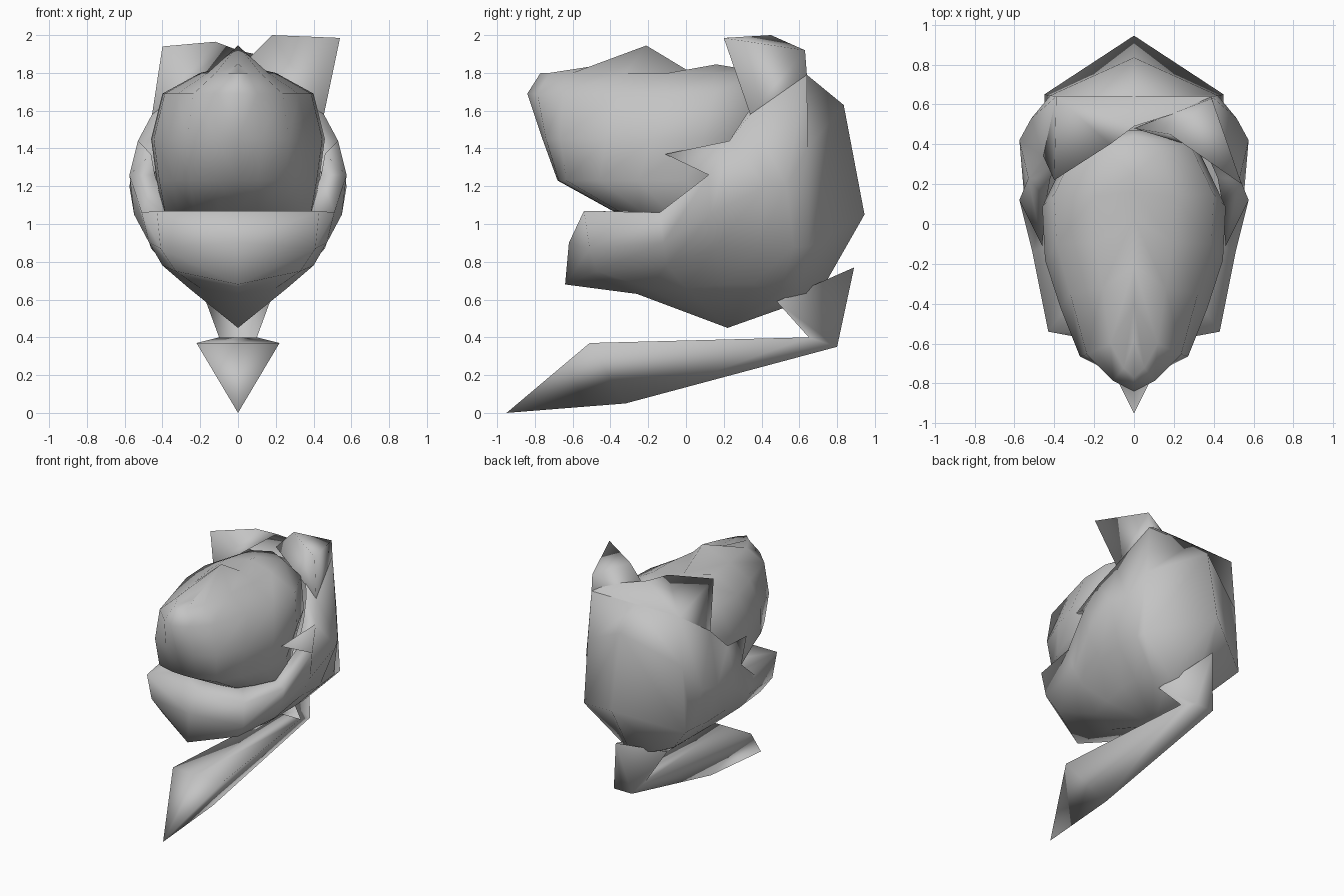
import bpy
import bmesh

default_cube = bpy.data.objects.get("Cube")
if default_cube:
    bpy.data.objects.remove(default_cube, do_unlink=True)

# One plain grey for every part
grey = bpy.data.materials.new("soft_grey")
grey.use_nodes = True
grey.diffuse_color = (0.55, 0.55, 0.55, 1)
grey.node_tree.nodes["Principled BSDF"].inputs["Base Color"].default_value = grey.diffuse_color


def make_part(name, points, faces, mirrored=True):
    """Build a smooth-shaded sheet, optionally mirrored across x = 0."""
    bm = bmesh.new()
    verts = [bm.verts.new(p) for p in points]
    for face in faces:
        bm.faces.new([verts[i] for i in face])
    bmesh.ops.remove_doubles(bm, verts=bm.verts[:], dist=0.001)
    bmesh.ops.recalc_face_normals(bm, faces=bm.faces[:])
    mesh = bpy.data.meshes.new(name)
    bm.to_mesh(mesh)
    bm.free()
    mesh.shade_smooth()
    mesh.materials.append(grey)
    obj = bpy.data.objects.new(name, mesh)
    bpy.context.collection.objects.link(obj)
    if mirrored:
        mirror = obj.modifiers.new("mirror", "MIRROR")
        mirror.use_clip = True
        mirror.merge_threshold = 0.002
    return obj


def loft(columns):
    """Return points and quads joining neighbouring columns of equal length."""
    rows = len(columns[0])
    points = [p for column in columns for p in column]
    faces = []
    for c in range(len(columns) - 1):
        for r in range(rows - 1):
            a, b = c * rows + r, (c + 1) * rows + r
            faces.append((a, b, b + 1, a + 1))
    return points, faces


# Outer shell: ribs from the base point to the rim, front to back
base = (0, .22, .45)
ribs = [
    [(0, -.26, .63), (0, -.64, .68), (0, -.62, .9), (0, -.54, 1.07)],
    [(.2, -.2, .66), (.33, -.47, .75), (.41, -.51, .87), (.43, -.54, 1.07)],
    [(.26, 0, .66), (.4, -.1, .78), (.47, -.12, .9), (.51, -.14, 1.06)],
    [(.28, .2, .68), (.45, .15, .87), (.55, .13, 1.05), (.575, .12, 1.26)],
    [(.28, .35, .68), (.46, .38, .87), (.575, .42, 1.2), (.53, .23, 1.44)],
    [(.24, .5, .65), (.45, .57, .88), (.515, .53, 1.2), (.455, .34, 1.58)],
    [(.17, .6, .64), (.45, .65, .88), (.42, .645, 1.4), (.39, .64, 1.79)],
    [(0, .7, .62), (0, .945, 1.05), (0, .835, 1.63), (0, .64, 1.79)],
]
# The rim turns inward to meet the bulb
ledge = [(0, -.36, 1.06), (.25, -.3, 1.06), (.38, -.08, 1.06), (.44, .12, 1.26),
         (.42, .23, 1.44), (.38, .32, 1.58), (.28, .45, 1.75), (0, .47, 1.76)]
points, faces = loft([[base] + rib + [inner] for rib, inner in zip(ribs, ledge)])
# Pointed tooth on the side rim, with its inner face
rows = len(ribs[0]) + 2
low_rim, high_rim, tooth = 4 * rows - 2, 5 * rows - 2, len(points)
points.append((.46, -.11, 1.37))
faces.remove((low_rim, high_rim, high_rim + 1, low_rim + 1))
faces += [(low_rim, high_rim, tooth), (low_rim, tooth, low_rim + 1),
          (high_rim, high_rim + 1, low_rim + 1, tooth)]
make_part("outer_shell", points, faces)

# Inner bulb: one outline scaled at each level, closed by a wavy crest
# Each level: height, half width, front, back, bluntness of the front
outline = [(0, 0), (.26, .04), (.59, .14), (.8, .37),
           (.97, .56), (1, .75), (.7, .94), (0, 1)]
levels = [(.98, .3, -.15, .25, 1), (1.07, .4, -.39, .35, 1.6),
          (1.23, .43, -.68, .4, 1.6), (1.45, .46, -.76, .47, 1.3),
          (1.69, .4, -.84, .48, 1), (1.8, .2, -.77, .44, 1)]
crest = [(-.77, 1.8), (-.58, 1.8), (-.4, 1.85), (-.21, 1.945),
         (.03, 1.8), (.16, 1.845), (.25, 1.83), (.44, 1.8)]
columns = []
for (across, along), (crest_y, crest_z) in zip(outline, crest):
    column = [(across * width, front + along ** blunt * (back - front), height)
              for height, width, front, back, blunt in levels]
    columns.append(column + [(0, crest_y, crest_z)])
points, faces = loft(columns)
# Floor of the bulb
faces.append([c * len(columns[0]) for c in range(len(columns))])
make_part("inner_bulb", points, faces)

# Folded upper petals standing on the back rim, each a hollow fold
hem, tip, crown, fold, tail, rear, far_rear = range(7)
make_part("right_petal",
          [(-.455, .34, 1.58), (-.4, .22, 1.94), (-.12, .4, 1.965),
           (0, .49, 1.92), (.38, .61, 1.83), (-.39, .64, 1.79), (.39, .64, 1.79)],
          [(hem, tip, rear), (tip, crown, rear), (crown, fold, rear),
           (fold, tail, rear), (tail, far_rear, rear), (hem, fold, crown, tip)], False)
hem, tip, crown, back_tip, rear, root = range(6)
make_part("left_petal",
          [(.455, .34, 1.58), (.54, .2, 1.985), (.18, .45, 2),
           (.39, .63, 1.92), (.39, .64, 1.79), (0, .48, 1.82)],
          [(hem, tip, back_tip, rear), (tip, crown, back_tip),
           (hem, root, crown, tip), (crown, root, back_tip), (back_tip, root, rear)], False)

# Lower leaf: a keeled blade bending up into a pointed clasp
tip, wing_mid, wing, keel, neck_mid, neck, heel_mid, heel, clasp, spike = range(10)
make_part("lower_leaf",
          [(0, -.95, 0), (0, -.51, .37), (.22, -.51, .37), (0, -.32, .05), (0, .65, .4),
           (.1, .65, .4), (0, .8, .35), (.08, .8, .35), (.17, .48, .59), (0, .89, .77)],
          [(tip, wing, wing_mid), (wing_mid, wing, neck, neck_mid), (tip, keel, wing),
           (keel, heel, neck, wing), (keel, heel_mid, heel),
           (heel_mid, spike, heel), (heel, spike, clasp, neck)])
